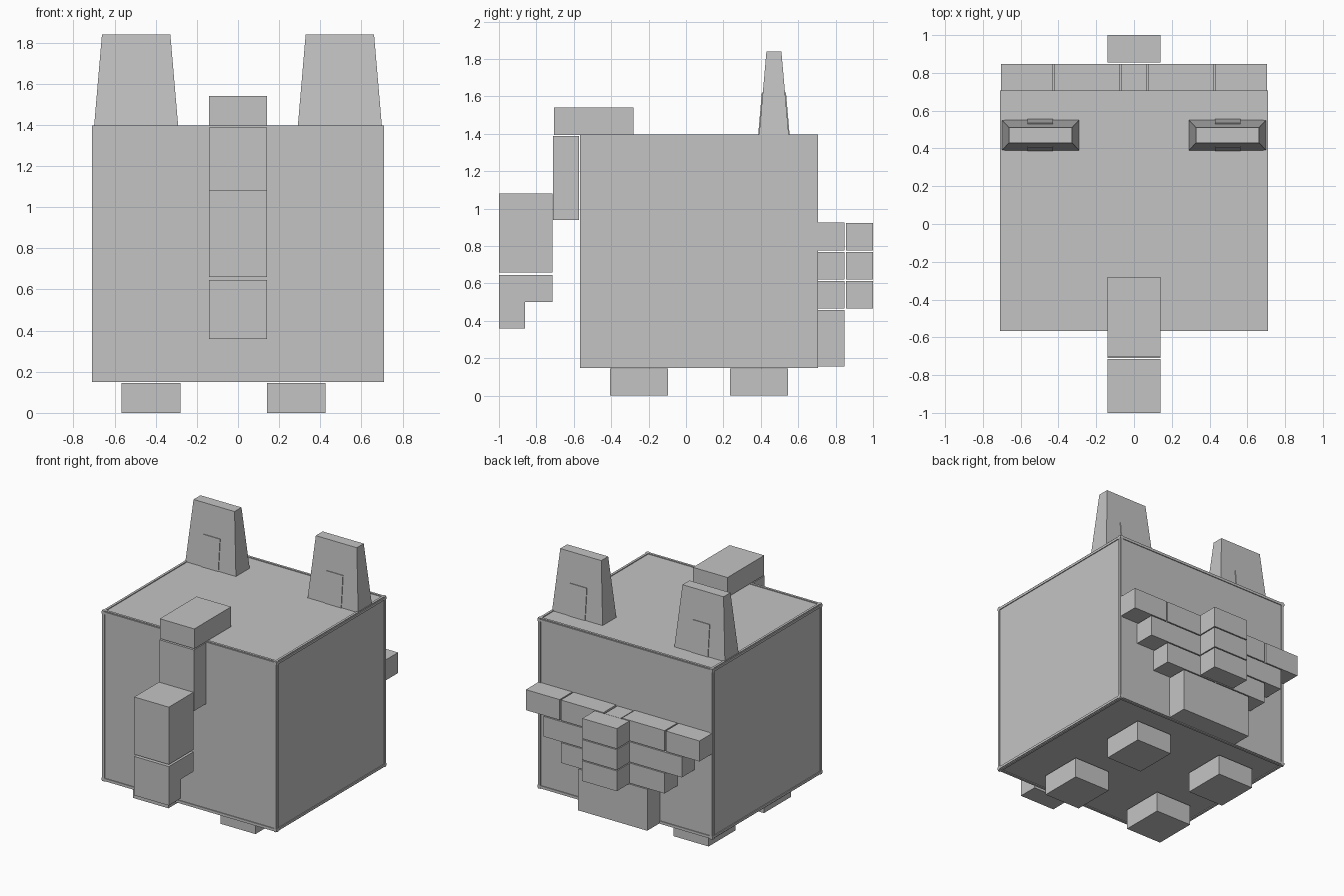
import bpy, bmesh
from mathutils import Vector

cube = bpy.data.objects.get("Cube")
if cube:
    bpy.data.objects.remove(cube, do_unlink=True)

GRAY = (0.55, 0.55, 0.55, 1)
mat = bpy.data.materials.new("plain gray")
mat.use_nodes = True
mat.diffuse_color = GRAY
mat.node_tree.nodes["Principled BSDF"].inputs["Base Color"].default_value = GRAY

LO = Vector((-0.703, -0.56, 0.155))   # body corners
HI = Vector((0.703, 0.70, 1.39))
GAP = 0.006                           # half the groove width
DEEP = 0.015                          # groove depth


def finish(name, bm):
    bmesh.ops.recalc_face_normals(bm, faces=bm.faces)
    mesh = bpy.data.meshes.new(name)
    bm.to_mesh(mesh)
    bm.free()
    mesh.materials.append(mat)
    obj = bpy.data.objects.new(name, mesh)
    bpy.context.collection.objects.link(obj)
    return obj


def taper(name, x, y, z, top_x=1, top_y=1):
    """Box between ranges, with its top scaled about its own centre."""
    bm = bmesh.new()
    bmesh.ops.create_cube(bm, size=1)
    for v in bm.verts:
        sx, sy = (top_x, top_y) if v.co.z > 0 else (1, 1)
        v.co = ((x[0] + x[1]) / 2 + v.co.x * sx * (x[1] - x[0]),
                (y[0] + y[1]) / 2 + v.co.y * sy * (y[1] - y[0]),
                (z[0] + z[1]) / 2 + v.co.z * (z[1] - z[0]))
    return finish(name, bm)


def pair(name, x, y, z, top_x=1, top_y=1):
    taper("left_" + name, x, y, z, top_x, top_y)
    taper("right_" + name, (-x[1], -x[0]), y, z, top_x, top_y)


def panels(name, rows, place):
    """Raised panels: each letter in the map is one interlocking piece."""
    bm = bmesh.new()
    h, w = len(rows), len(rows[0])

    def point(c, r):
        return place(c / w, 1 - r / h)

    for letter in sorted(set("".join(rows))):
        verts, faces = {}, []
        for r in range(h):
            for c in range(w):
                if rows[r][c] != letter:
                    continue
                corners = [(c, r), (c + 1, r), (c + 1, r + 1), (c, r + 1)]
                for k in corners:
                    if k not in verts:
                        verts[k] = bm.verts.new(point(*k))
                faces.append(bm.faces.new([verts[k] for k in corners]))
        rim = bmesh.ops.inset_region(bm, faces=faces, thickness=GAP,
                                     use_boundary=True, use_even_offset=True)
        bmesh.ops.delete(bm, geom=rim["faces"], context="FACES")
    # thicken toward the body
    inward = (LO + HI) / 2 - place(0.5, 0.5)
    inward = inward.normalized() * (DEEP + 0.002)
    out = bmesh.ops.extrude_face_region(bm, geom=bm.faces[:], use_keep_orig=True)
    for v in out["geom"]:
        if isinstance(v, bmesh.types.BMVert):
            v.co += inward
    bmesh.ops.recalc_face_normals(bm, faces=bm.faces)
    bmesh.ops.dissolve_limit(bm, angle_limit=0.01, verts=bm.verts, edges=bm.edges)
    finish(name, bm)


def mirrored(text):
    return [row + row[::-1].lower() for row in text.split()]


def span(axis, t):
    # outer rims are pushed out so that the inset brings them back flush
    a, b = LO[axis] - GAP, HI[axis] + GAP
    if t in (0, 1):
        return (a, b)[int(t)]
    return LO[axis] + (HI[axis] - LO[axis]) * t


# Body core and interlocking panels
taper("body_core", *[(LO[i] + DEEP, HI[i] - DEEP) for i in range(3)])

FRONT = "ABBBB ABBBB CDBBD CDDDD CEDDD CEDDD CEEDD CEEEE"
BACK = "ABCDD EEFGG HHHII JJKKK LMKKK LMMKK NNNKK OOOKK"
TOP = "ABCDD EEEDD DDDDD FDDDD FDDDD FDDDD GGHHH GHHHH"
BASE = "AAABB AAABB ACCBB ACCCC DDCCC DDCEE DEEEE DEEEE"
SIDE = ("AACCCDEE AACCCDDF BACCGGGG BACHHHHI "
        "BACHHHHH BBCCJKKK BBBCJLLL BBBCJJJJ")

panels("front_panels", mirrored(FRONT), lambda u, v: Vector((span(0, u), LO.y, span(2, v))))
panels("back_panels", mirrored(BACK), lambda u, v: Vector((span(0, u), HI.y, span(2, v))))
panels("top_panels", mirrored(TOP), lambda u, v: Vector((span(0, u), span(1, v), HI.z)))
panels("base_panels", mirrored(BASE), lambda u, v: Vector((span(0, u), span(1, v), LO.z)))
panels("left_side_panels", SIDE.split(), lambda u, v: Vector((HI.x, span(1, u), span(2, v))))
panels("right_side_panels", SIDE.split(), lambda u, v: Vector((LO.x, span(1, u), span(2, v))))

# Ears with a thin raised inner plate
pair("ear", (0.29, 0.70), (0.39, 0.55), (1.385, 1.84), 0.81, 0.5)
pair("inner_ear", (0.43, 0.565), (0.385, 0.555), (1.385, 1.62), 1, 0.76)

# Trunk, stepping forward and down
NOSE = (-0.14, 0.14)
taper("brow_block", NOSE, (-0.705, -0.28), (1.395, 1.54))
taper("trunk_upper", NOSE, (-0.71, -0.572), (0.94, 1.388))
taper("trunk_middle", NOSE, (-1, -0.715), (0.66, 1.08))
bm = bmesh.new()
tip = [(-1, 0.36), (-0.86, 0.36), (-0.86, 0.5), (-0.715, 0.5), (-0.715, 0.645), (-1, 0.645)]
face = bm.faces.new([bm.verts.new((NOSE[0], y, z)) for y, z in tip])
out = bmesh.ops.extrude_face_region(bm, geom=[face], use_keep_orig=True)
for v in out["geom"]:
    if isinstance(v, bmesh.types.BMVert):
        v.co.x = NOSE[1]
finish("trunk_tip", bm)

# Feet, set off to one side
for side, x in (("left", 0.14), ("right", -0.565)):
    for end, y in (("front", -0.405), ("back", 0.235)):
        taper(f"{side}_{end}_foot", (x, x + 0.285), (y, y + 0.31), (0, 0.145))

# Rear ledge, stepping inward as it goes down
REAR = (0.70, 0.848)
pair("ledge_outer", (0.43, 0.703), REAR, (0.775, 0.925))
pair("ledge_inner", (0.075, 0.42), REAR, (0.775, 0.925))
taper("ledge_centre", (-0.065, 0.065), REAR, (0.775, 0.92))
pair("ledge_step", (0.005, 0.56), REAR, (0.62, 0.768))
pair("ledge_lower_step", (0.005, 0.42), REAR, (0.465, 0.613))
taper("rump_block", (-0.28, 0.28), REAR, (0.155, 0.458))

# Tail of three stacked blocks
for i, part in enumerate(("lower", "middle", "upper")):
    z = 0.465 + i * 0.155
    taper("tail_" + part, NOSE, (0.855, 1), (z, z + 0.148))
